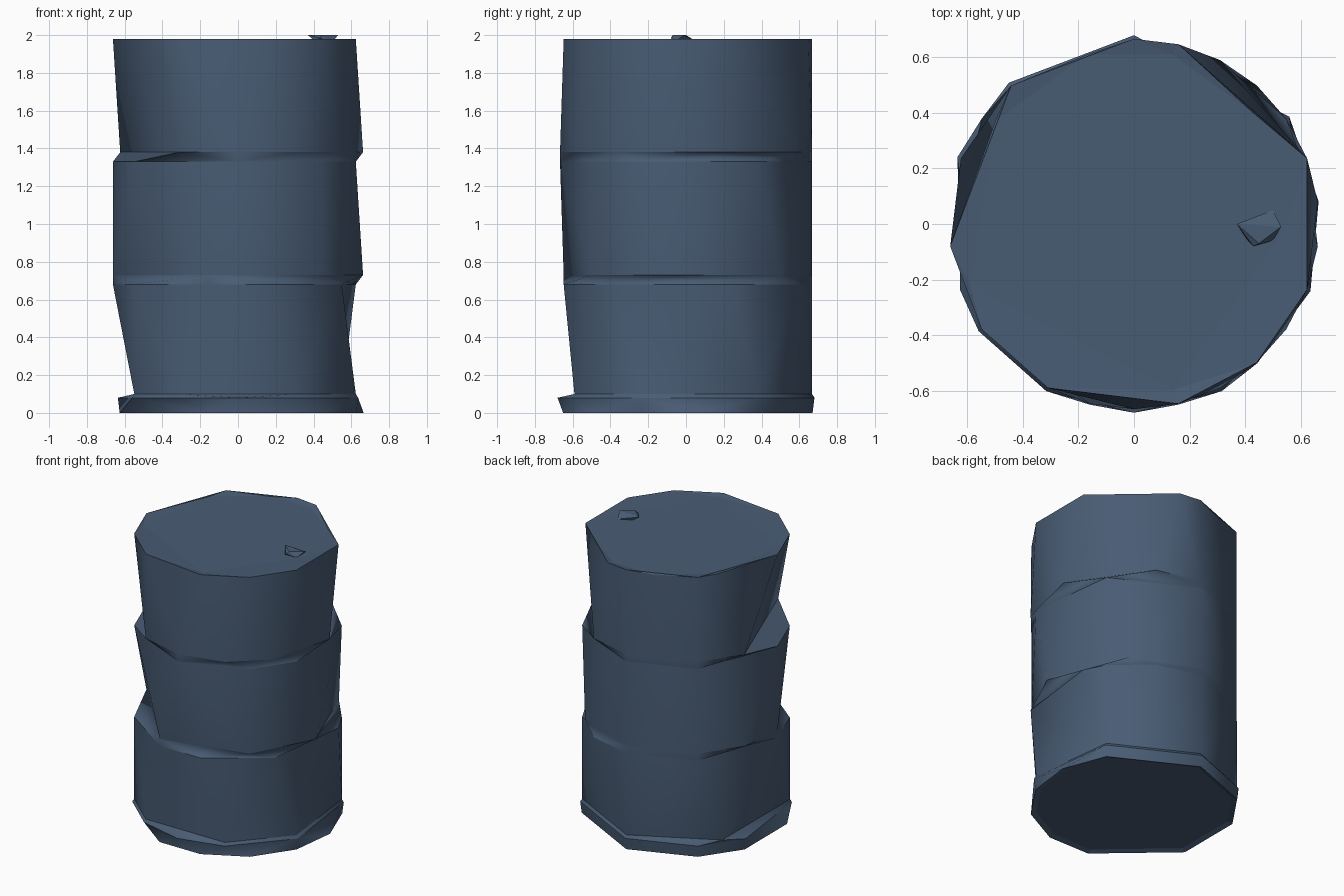
import bpy, bmesh, math
from mathutils import Vector

if "Cube" in bpy.data.objects:
    bpy.data.objects.remove(bpy.data.objects["Cube"], do_unlink=True)

STEP = 2 * math.pi / 26
RADIUS = 0.667

# Single paint colour
paint = bpy.data.materials.new("slate_blue_paint")
paint.use_nodes = True
colour = (0.066, 0.107, 0.175, 1)
paint.diffuse_color = colour
paint.node_tree.nodes["Principled BSDF"].inputs["Base Color"].default_value = colour


def ring(z, steps, radius=RADIUS):
    """Irregular polygon picked from the corners of a 26-sided circle."""
    angles = [math.pi / 2 + k * STEP for k in steps]
    return [Vector((radius * math.cos(a), radius * math.sin(a), z)) for a in angles]


def finish(name, bm, smooth_angle=0):
    mesh = bpy.data.meshes.new(name)
    bm.to_mesh(mesh)
    bm.free()
    mesh.materials.append(paint)
    obj = bpy.data.objects.new(name, mesh)
    bpy.context.collection.objects.link(obj)
    if smooth_angle:
        bpy.ops.object.select_all(action="DESELECT")
        obj.select_set(True)
        bpy.context.view_layer.objects.active = obj
        bpy.ops.object.shade_smooth_by_angle(angle=math.radians(smooth_angle))


def band(name, low, high, smooth_angle=60, dent=None):
    """Triangle strip joining two rings; dent marks a spot folded inward."""
    bm = bmesh.new()
    a = [bm.verts.new(p) for p in low]
    b = [bm.verts.new(p) for p in high]
    i = j = 0
    while i < len(a) or j < len(b):
        p, q = a[i % len(a)], b[j % len(b)]
        p2, q2 = a[(i + 1) % len(a)], b[(j + 1) % len(b)]
        nearer = (p2.co.xy - q.co.xy).length <= (p.co.xy - q2.co.xy).length
        if j == len(b) or (i < len(a) and (nearer or (i, j) == dent)):
            bm.faces.new((p, p2, q))
            i += 1
        else:
            bm.faces.new((p, q2, q))
            j += 1
    finish(name, bm, smooth_angle)


def plate(name, points):
    bm = bmesh.new()
    bm.faces.new([bm.verts.new(p) for p in points])
    finish(name, bm)


# Rings from bottom to top
foot_corners = (0, 3, 5, 8, 12, 14, 16, 18, 20, 22)
base = ring(0.012, foot_corners, 0.635)
foot = ring(0, foot_corners, 0.67)
foot_top = ring(0.08, (0, 3, 5, 9, 11, 13, 15, 18, 22), 0.68)
lower_start = ring(0.1, (0, 4, 9, 11, 15, 18, 22))
low_ridge_under = ring(0.68, (0, 3, 7, 9, 12, 14, 17, 21, 22, 24))
low_ridge_over = ring(0.73, (0, 3, 5, 7, 12, 16, 19, 23))
high_ridge_under = ring(1.33, (0, 3, 7, 9, 13, 16, 18, 22))
high_ridge_over = ring(1.38, (0, 3, 5, 11, 13, 15, 17, 20, 24))
top_rim = ring(1.98, (0, 3, 7, 9, 11, 14, 16, 18, 21, 25))
lid = [Vector((x, y, 1.97)) for x, y in (
    (-0.17, 0.61), (-0.5, 0.37), (-0.59, -0.22), (0.14, -0.6),
    (0.55, -0.01), (0.43, 0.4), (0.14, 0.61))]

# Barrel shell
band("foot_underside", base, foot, 0)
band("foot_rim", foot, foot_top)
band("foot_ledge", foot_top, lower_start)
band("lower_panel", lower_start, low_ridge_under, dent=(5, 6))
band("lower_ridge", low_ridge_under, low_ridge_over, 120)
band("middle_panel", low_ridge_over, high_ridge_under)
band("upper_ridge", high_ridge_under, high_ridge_over, 120)
band("upper_panel", high_ridge_over, top_rim)
band("lid_rim", top_rim, lid, 0)
plate("lid", lid)
plate("base", base[::-1])

# Bung cap on the lid
bm = bmesh.new()
for x, y, z in ((0.41, -0.06, 1.965), (0.43, -0.08, 1.985), (0.5, -0.06, 1.965),
                (0.5, 0.05, 1.97), (0.37, 0, 2), (0.53, -0.01, 2),
                (0.45, -0.07, 2), (0.42, 0.01, 1.965)):
    bm.verts.new((x, y, z))
bmesh.ops.convex_hull(bm, input=bm.verts)
bmesh.ops.recalc_face_normals(bm, faces=bm.faces)
finish("bung_cap", bm)
